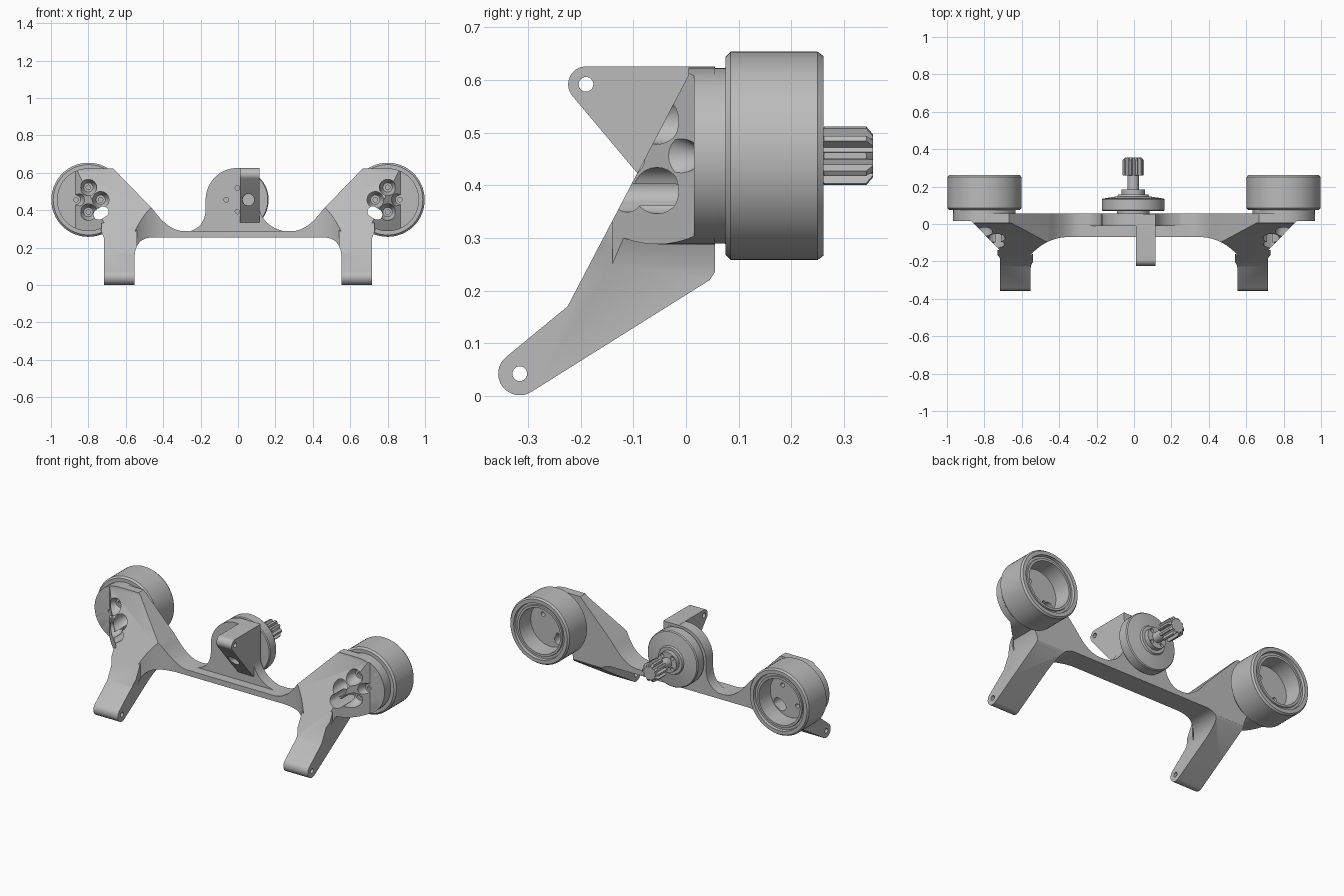
import bpy, bmesh, math
from mathutils import Vector

if "Cube" in bpy.data.objects:
    bpy.data.objects.remove(bpy.data.objects["Cube"])

grey = bpy.data.materials.new("plain grey")
grey.use_nodes = True
grey.diffuse_color = (0.5, 0.5, 0.5, 1)
grey.node_tree.nodes["Principled BSDF"].inputs["Base Color"].default_value = (0.5, 0.5, 0.5, 1)

MOUNT_X, AXIS_Z = 0.8, 0.456


def arc(cx, cy, r, a0, a1, n=16):
    """Points on a circular arc, angles in degrees."""
    angles = [math.radians(a0 + (a1 - a0) * i / n) for i in range(n + 1)]
    return [(cx + r * math.cos(a), cy + r * math.sin(a)) for a in angles]


def curve(p, q, s, n=12):
    """Quadratic curve from p to s, pulled towards q."""
    p, q, s = Vector(p), Vector(q), Vector(s)
    ts = [i / n for i in range(n + 1)]
    return [tuple(p * (1 - t) ** 2 + q * 2 * t * (1 - t) + s * t * t) for t in ts]


def mirrored(half):
    return half + [(-x, y) for x, y in reversed(half)]


def finish(name, bm):
    bmesh.ops.remove_doubles(bm, verts=bm.verts, dist=1e-5)
    bmesh.ops.recalc_face_normals(bm, faces=bm.faces)
    mesh = bpy.data.meshes.new(name)
    bm.to_mesh(mesh)
    bm.free()
    mesh.materials.append(grey)
    obj = bpy.data.objects.new(name, mesh)
    bpy.context.collection.objects.link(obj)
    return obj


def prism(name, points, axis, low, high):
    """Extrude a flat outline along one axis."""
    place = {"x": lambda a, b: (low, a, b), "y": lambda a, b: (a, low, b),
             "z": lambda a, b: (a, b, low)}[axis]
    bm = bmesh.new()
    face = bm.faces.new([bm.verts.new(place(a, b)) for a, b in points])
    ext = bmesh.ops.extrude_face_region(bm, geom=[face])
    shift = Vector([(high - low) * (axis == k) for k in "xyz"])
    moved = [v for v in ext["geom"] if isinstance(v, bmesh.types.BMVert)]
    bmesh.ops.translate(bm, verts=moved, vec=shift)
    return finish(name, bm)


def lathe(name, profile, x, z=AXIS_Z, steps=64):
    """Spin (radius, y) points around an axis parallel to y."""
    bm = bmesh.new()
    verts = [bm.verts.new((x + r, y, z)) for r, y in profile]
    edges = [bm.edges.new(pair) for pair in zip(verts, verts[1:])]
    bmesh.ops.spin(bm, geom=verts + edges, cent=(x, 0, z), axis=(0, 1, 0),
                   angle=2 * math.pi, steps=steps)
    return finish(name, bm)


def combine(obj, cutter, operation="DIFFERENCE", keep=False):
    mod = obj.modifiers.new("cut", "BOOLEAN")
    mod.operation, mod.object, mod.solver = operation, cutter, "EXACT"
    graph = bpy.context.evaluated_depsgraph_get()
    graph.update()
    mesh = bpy.data.meshes.new_from_object(obj.evaluated_get(graph))
    obj.modifiers.clear()
    obj.data = mesh
    if not keep:
        bpy.data.objects.remove(cutter)


def drill(obj, x, z, r, low, high):
    combine(obj, prism("drill", arc(x, z, r, 0, 345, 23), "y", low, high))


def cross_pin(obj, y, z, r=0.014):
    combine(obj, prism("drill", arc(y, z, r, 0, 345, 23), "x", -1.2, 1.2))


# Frame: front, side and plan outlines intersected
front = [(0.44, 0.255)] + curve((0.46, 0.255), (0.55, 0.25), (0.553, 0.15))
front += [(0.553, -0.02), (0.716, -0.02), (0.716, 0.25)]
front += arc(MOUNT_X, AXIS_Z, 0.168, -112, 90, 36) + [(0.668, 0.624), (0.46, 0.41)]
front += curve((0.44, 0.385), (0.365, 0.29), (0.29, 0.288))
side = [(0.055, 0.64), (0.005, 0.64), (0.005, 0.61), (-0.225, 0.17)]
side += arc(-0.316, 0.042, 0.041, 130, 303) + [(0.045, 0.22), (0.055, 0.235)]
plan = [(0.98, 0.06), (0.98, 0.015), (0.87, 0.015), (0.716, -0.14), (0.73, -0.14),
        (0.73, -0.4), (0.54, -0.4), (0.54, -0.16)]
plan += curve((0.553, -0.165), (0.47, -0.075), (0.36, -0.07))
frame = prism("frame", mirrored(front), "y", -0.5, 0.055)
combine(frame, prism("side_outline", side, "x", -1.2, 1.2), "INTERSECT")
combine(frame, prism("plan_outline", mirrored(plan), "z", -0.1, 0.8), "INTERSECT")
cross_pin(frame, -0.316, 0.042)

# Counterbored screw holes in the two outer mounts
for s in (1, -1):
    for k in range(4):
        a = k * math.pi / 2
        x = s * MOUNT_X + 0.066 * math.cos(a)
        z = AXIS_Z + 0.066 * math.sin(a)
        combine(frame, lathe("bore", [(0, -0.4), (0.044, -0.4), (0.044, -0.02), (0.025, 0.015),
                                      (0.012, 0.015), (0.012, 0.04), (0, 0.04)], x, z, 24))

# Wheel motors: round base and open cup
cup = [(0, 0.075), (0.188, 0.075), (0.198, 0.085), (0.198, 0.25), (0.19, 0.261),
       (0.168, 0.261), (0.165, 0.245), (0.152, 0.245), (0.15, 0.252), (0.137, 0.252),
       (0.132, 0.15), (0, 0.15)]
base = [(0, 0.015), (0.16, 0.015), (0.167, 0.018), (0.167, 0.08), (0, 0.08)]
for s, label in ((1, "left"), (-1, "right")):
    wheel = lathe(label + "_wheel_cup", cup, s * MOUNT_X)
    plate = lathe(label + "_motor_base", base, s * MOUNT_X)
    for x, z in ((0.05, 0.05), (-0.05, -0.05)):
        drill(wheel, s * MOUNT_X + x, AXIS_Z + z, 0.013, 0.12, 0.2)
    for k in range(4):
        a = k * math.pi / 2
        drill(plate, s * MOUNT_X + 0.066 * math.cos(a), AXIS_Z + 0.066 * math.sin(a),
              0.024, 0, 0.03)
    # Cable slot through the mount, base and cup
    slot = [(s * (0.732 + 0.8 * u - 0.5 * v), 0.385 - 0.5 * u - 0.8 * v) for u, v in
            arc(0.015, 0, 0.03, -90, 90) + arc(-0.015, 0, 0.03, 90, 270)]
    cutter = prism("slot", slot, "y", -0.4, 0.4)
    for obj in (wheel, plate):
        combine(obj, cutter, keep=True)
    combine(frame, cutter)

# Centre motor plate with flared foot
outline = curve((-0.30, 0.28), (-0.18, 0.29), (-0.173, 0.40))
outline += arc(-0.003, AXIS_Z, 0.17, 180, 50, 24) + [(0.113, 0.58), (0.113, 0.42)]
outline += curve((0.115, 0.40), (0.15, 0.29), (0.30, 0.28))
centre = prism("centre_plate", outline, "y", -0.012, 0.055)

# Front lug on the centre plate
lug_side = [(0.054, 0.626)] + arc(-0.19, 0.592, 0.034, 90, 220)
lug_side += [(-0.09, 0.42), (-0.015, 0.335), (0.054, 0.335)]
lug = prism("centre_lug", lug_side, "x", 0.012, 0.114)
cross_pin(lug, -0.19, 0.592)
drill(lug, 0.055, AXIS_Z, 0.032, -0.4, 0.01)
for k in range(4):
    a = k * math.pi / 2
    x, z = -0.003 + 0.06 * math.cos(a), AXIS_Z + 0.063 * math.sin(a)
    drill(centre, x, z, 0.032 if k == 0 else 0.012, -0.05, 0.02)

# Centre motor disc, collar and shaft
hub = lathe("centre_disc", [(0, 0.05), (0.088, 0.05), (0.088, 0.07), (0.163, 0.07),
                            (0.168, 0.075), (0.168, 0.13), (0.163, 0.136), (0.085, 0.148),
                            (0.08, 0.158), (0.062, 0.158), (0.062, 0.185), (0.03, 0.185),
                            (0.03, 0.262), (0, 0.262)], -0.004)
for k in range(4):
    a = k * math.pi / 2 + math.pi / 4
    drill(hub, -0.004 + 0.047 * math.cos(a), AXIS_Z + 0.047 * math.sin(a), 0.011, 0.165, 0.25)

# Toothed pinion with chamfered ends
teeth = []
for k in range(10):
    for off, r in ((-11, 0.038), (-6, 0.057), (6, 0.057), (11, 0.038)):
        a = math.radians(k * 36 + off)
        teeth.append((-0.004 + r * math.cos(a), AXIS_Z + r * math.sin(a)))
pinion = prism("pinion", teeth, "y", 0.25, 0.37)
combine(pinion, lathe("chamfer", [(0, 0.26), (0.053, 0.26), (0.06, 0.265), (0.06, 0.34),
                                  (0.042, 0.355), (0, 0.355)], -0.004), "INTERSECT")

# Smooth round surfaces, keep edges crisp
bpy.ops.object.select_all(action="DESELECT")
for obj in (o for o in bpy.context.scene.objects if o.type == "MESH"):
    obj.select_set(True)
    bpy.context.view_layer.objects.active = obj
bpy.ops.object.shade_smooth_by_angle(angle=math.radians(30))
